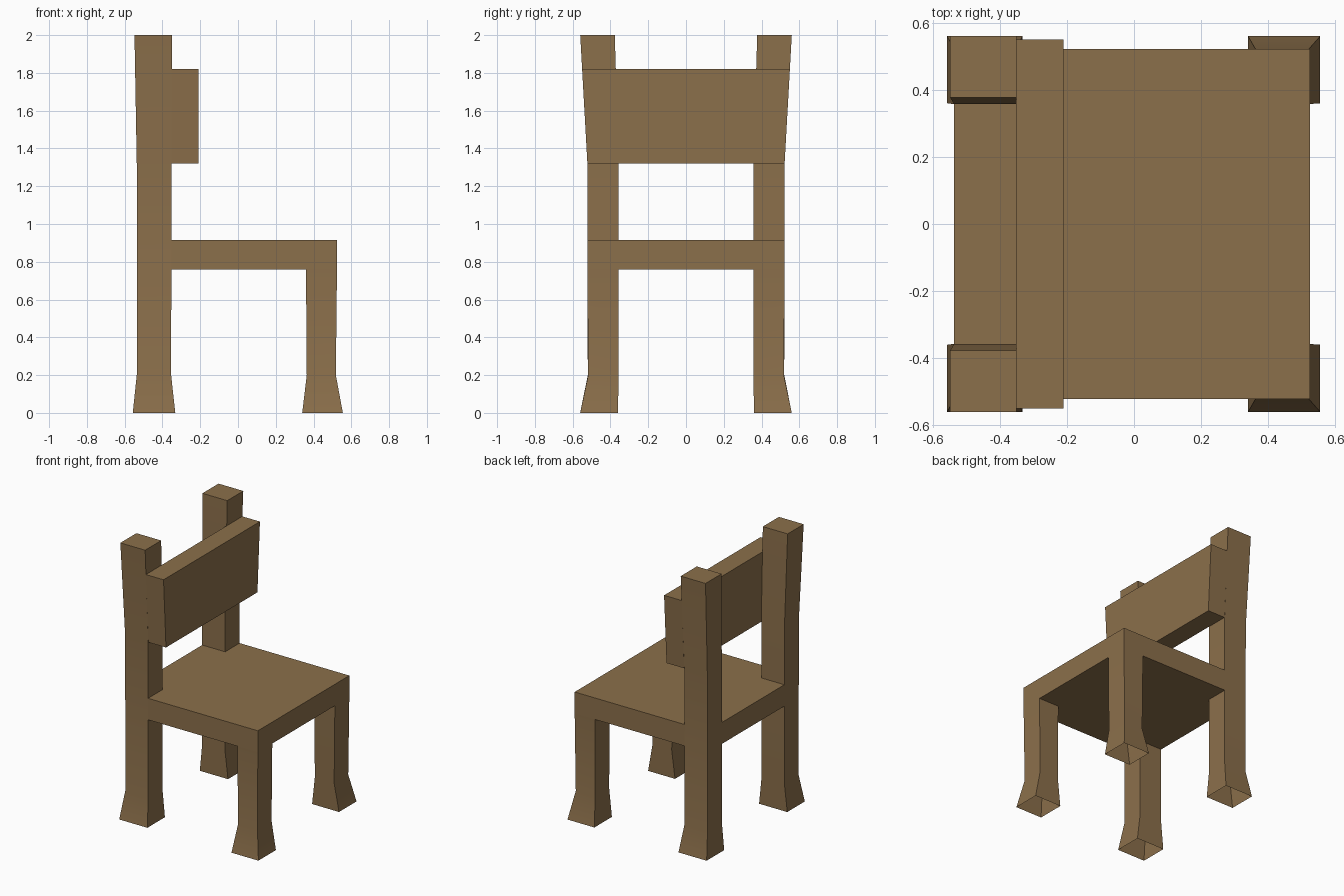
import bpy, math

if "Cube" in bpy.data.objects:
    bpy.data.objects.remove(bpy.data.objects["Cube"])

wood = bpy.data.materials.new("brown wood")
wood.diffuse_color = (0.26, 0.16, 0.07, 1)
wood.use_nodes = True
wood.node_tree.nodes["Principled BSDF"].inputs["Base Color"].default_value = wood.diffuse_color


def loft(name, rings, bottom=True, top=True, mirror=False):
    """Skin counter-clockwise outlines stacked upwards; rings = [(z, [(x, y), ...]), ...]"""
    n = len(rings[0][1])
    verts = [(x, y, z) for z, pts in rings for x, y in pts]
    faces = []
    for r in range(len(rings) - 1):
        for i in range(n):
            j = (i + 1) % n
            faces.append((r * n + i, r * n + j, (r + 1) * n + j, (r + 1) * n + i))
    if bottom:
        faces.append(tuple(reversed(range(n))))
    if top:
        faces.append(tuple(range((len(rings) - 1) * n, len(rings) * n)))
    me = bpy.data.meshes.new(name)
    me.from_pydata(verts, [], faces)
    me.materials.append(wood)
    ob = bpy.data.objects.new(name, me)
    bpy.context.collection.objects.link(ob)
    bpy.ops.object.select_all(action='DESELECT')
    ob.select_set(True)
    bpy.context.view_layer.objects.active = ob
    bpy.ops.object.shade_smooth_by_angle(angle=math.radians(30))
    if mirror:
        m = ob.modifiers.new("mirror", 'MIRROR')
        m.use_axis = (False, True, False)
        m.use_mirror_merge = False
    return ob


def rect(x0, x1, y0, y1):
    return [(x0, y0), (x1, y0), (x1, y1), (x0, y1)]


# Rear posts: flared hollow foot, straight shaft, splayed top
loft("rear_post", [
    (0.00, rect(-0.557, -0.332, 0.36, 0.56)),
    (0.20, rect(-0.536, -0.354, 0.357, 0.52)),
    (1.32, rect(-0.536, -0.352, 0.357, 0.522)),
    (2.00, rect(-0.548, -0.35, 0.377, 0.56)),
], bottom=False, mirror=True)

# Front legs: flared hollow foot, shaft running up into the seat
loft("front_leg", [
    (0.00, rect(0.34, 0.555, 0.36, 0.56)),
    (0.20, rect(0.364, 0.518, 0.357, 0.518)),
    (0.76, rect(0.36, 0.524, 0.357, 0.522)),
], bottom=False, top=False, mirror=True)

# Seat: T-shaped slab, its narrow tail fitting between the rear posts
outline = [(-0.536, -0.357), (-0.353, -0.357), (-0.353, -0.522), (0.524, -0.522),
           (0.524, 0.522), (-0.353, 0.522), (-0.353, 0.357), (-0.536, 0.357)]
loft("seat", [(0.76, outline), (0.915, outline)])

# Backrest board in front of the posts, widening upwards
loft("backrest", [
    (1.32, rect(-0.351, -0.21, -0.522, 0.522)),
    (1.82, rect(-0.351, -0.21, -0.55, 0.55)),
])
